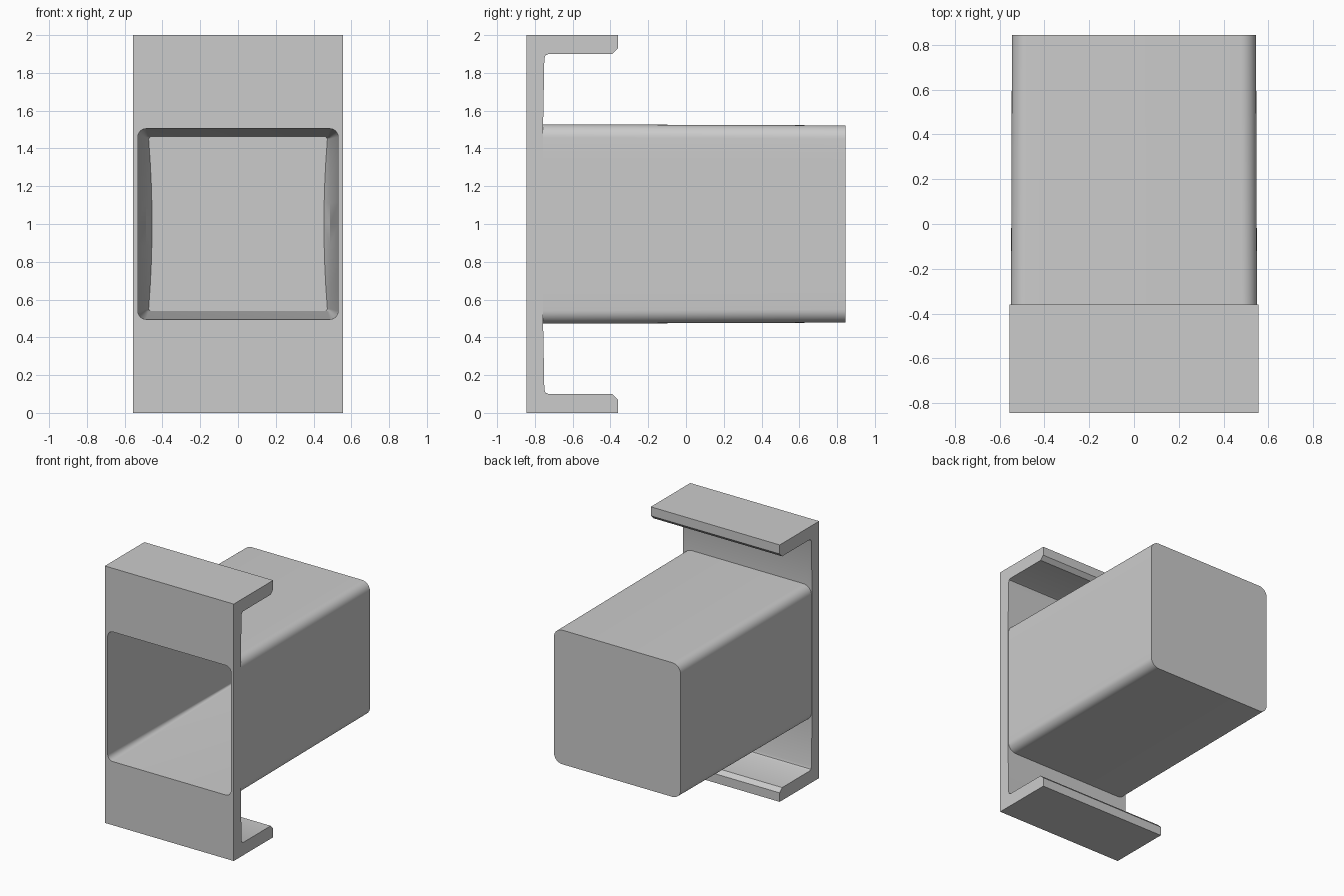
import bpy, bmesh, math

cube = bpy.data.objects.get("Cube")
if cube:
    bpy.data.objects.remove(cube, do_unlink=True)

grey = bpy.data.materials.new("light_grey")
grey.use_nodes = True
colour = (0.6, 0.6, 0.6, 1)
grey.diffuse_color = colour
grey.node_tree.nodes["Principled BSDF"].inputs["Base Color"].default_value = colour


def loft(name, rings):
    """Closed solid skinned through matching rings of points."""
    bm = bmesh.new()
    loops = [[bm.verts.new(p) for p in ring] for ring in rings]
    n = len(loops[0])
    for a, b in zip(loops, loops[1:]):
        for i in range(n):
            j = (i + 1) % n
            bm.faces.new((a[i], a[j], b[j], b[i]))
    bm.faces.new(loops[0])
    bm.faces.new(loops[-1])
    bmesh.ops.recalc_face_normals(bm, faces=bm.faces)
    mesh = bpy.data.meshes.new(name)
    bm.to_mesh(mesh)
    bm.free()
    mesh.materials.append(grey)
    obj = bpy.data.objects.new(name, mesh)
    bpy.context.collection.objects.link(obj)
    return obj


def rounded_ring(y, hx, hz, r, bow=0.0, steps=8):
    """Rounded rectangle about mid height, its upright sides bowed inward."""
    pts = []
    for k, (sx, sz) in enumerate(((1, 1), (-1, 1), (-1, -1), (1, -1))):
        for i in range(steps + 1):
            a = math.pi / 2 * (k + i / steps)
            pts.append((sx * (hx - r) + r * math.cos(a), sz * (hz - r) + r * math.sin(a)))
        if k % 2:  # points down (or up) the side wall
            for i in range(1, steps):
                t = 2 * i / steps - 1
                pts.append((sx * (hx - bow * (1 - t * t)), -sz * t * -1 * (hz - r) * -1))
    return [(x, y, 1 + z) for x, z in pts]


def combine(target, other, operation):
    mod = target.modifiers.new(operation.lower(), 'BOOLEAN')
    mod.operation = operation
    mod.solver = 'EXACT'
    mod.object = other
    bpy.context.view_layer.objects.active = target
    bpy.ops.object.modifier_apply(modifier=mod.name)
    bpy.data.objects.remove(other, do_unlink=True)


# Front plate with a hooked lip at the top and bottom
lower = [(-0.845, 0), (-0.36, 0), (-0.36, 0.07), (-0.39, 0.10),
         (-0.727, 0.10), (-0.744, 0.107), (-0.75, 0.125), (-0.757, 0.5)]
profile = lower + [(y, 2 - z) for y, z in reversed(lower)]
holder = loft("bracket_and_sleeve", [[(x, y, z) for y, z in profile] for x in (-0.555, 0.555)])

# Tapered sleeve with a closed back
sleeve = loft("sleeve", [rounded_ring(-0.80, 0.551, 0.528, 0.07),
                         rounded_ring(0.845, 0.545, 0.522, 0.07)])
combine(holder, sleeve, 'UNION')

# Tapered pocket, open at the front, bowed in at the far end
pocket = loft("pocket_cutter", [rounded_ring(-0.86, 0.531, 0.505, 0.045),
                                rounded_ring(0.72, 0.487, 0.463, 0.012),
                                rounded_ring(0.78, 0.473, 0.460, 0.012, 0.018)])
pocket.hide_render = True
combine(holder, pocket, 'DIFFERENCE')

# Smooth corners, crisp edges
holder.select_set(True)
bpy.context.view_layer.objects.active = holder
bpy.ops.object.shade_smooth_by_angle(angle=math.radians(25))
